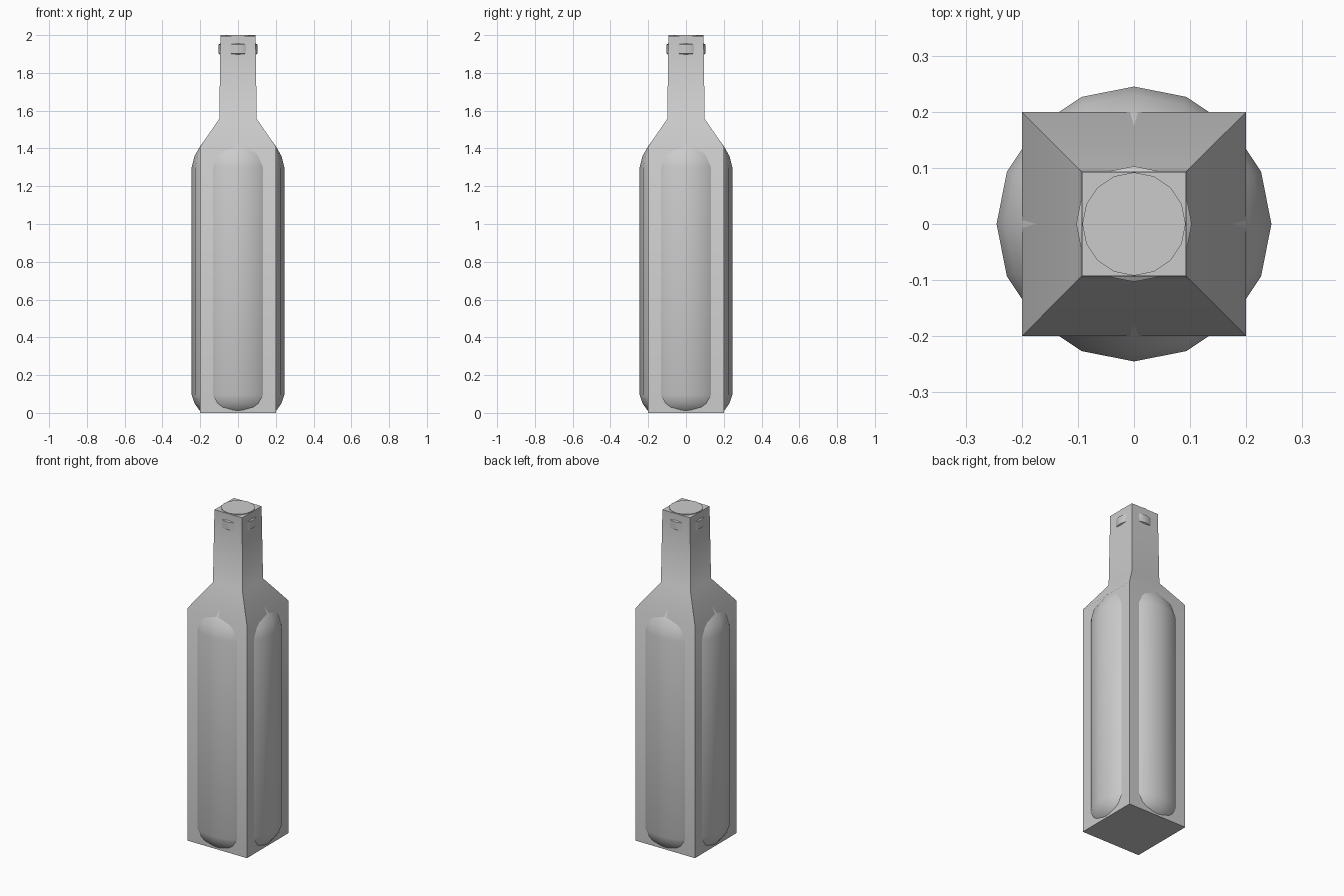
import bpy, bmesh, math

if "Cube" in bpy.data.objects:
    bpy.data.objects.remove(bpy.data.objects["Cube"])


def lathe(name, profile, sides, turn=0.0):
    """Closed solid from (radius, height) rings."""
    bm = bmesh.new()
    rings = []
    for r, z in profile:
        ring = []
        for i in range(sides):
            a = turn + 2 * math.pi * i / sides
            ring.append(bm.verts.new((r * math.cos(a), r * math.sin(a), z)))
        rings.append(ring)
    for low, high in zip(rings, rings[1:]):
        for i in range(sides):
            j = (i + 1) % sides
            bm.faces.new((low[i], low[j], high[j], high[i]))
    bm.faces.new(rings[0][::-1])
    bm.faces.new(rings[-1])
    mesh = bpy.data.meshes.new(name)
    bm.to_mesh(mesh)
    bm.free()
    obj = bpy.data.objects.new(name, mesh)
    bpy.context.collection.objects.link(obj)
    bpy.ops.object.select_all(action='DESELECT')
    obj.select_set(True)
    bpy.context.view_layer.objects.active = obj
    bpy.ops.object.shade_smooth_by_angle(angle=math.radians(40))
    return obj


# Round bottle with rounded foot, shoulder and a lip ring near the mouth
lathe("round_bottle", [
    (0.19, 0.006), (0.205, 0.015), (0.23, 0.05), (0.245, 0.095),
    (0.245, 1.30), (0.23, 1.36), (0.20, 1.412), (0.155, 1.474),
    (0.096, 1.56), (0.090, 1.895), (0.103, 1.902), (0.103, 1.95),
    (0.092, 1.957), (0.092, 2.0)], 16)

# Square bottle overlapping it
half_widths = [(0.20, 0.0), (0.20, 1.41), (0.099, 1.557), (0.093, 1.996)]
lathe("square_bottle", [(h * math.sqrt(2), z) for h, z in half_widths],
      4, math.pi / 4)
